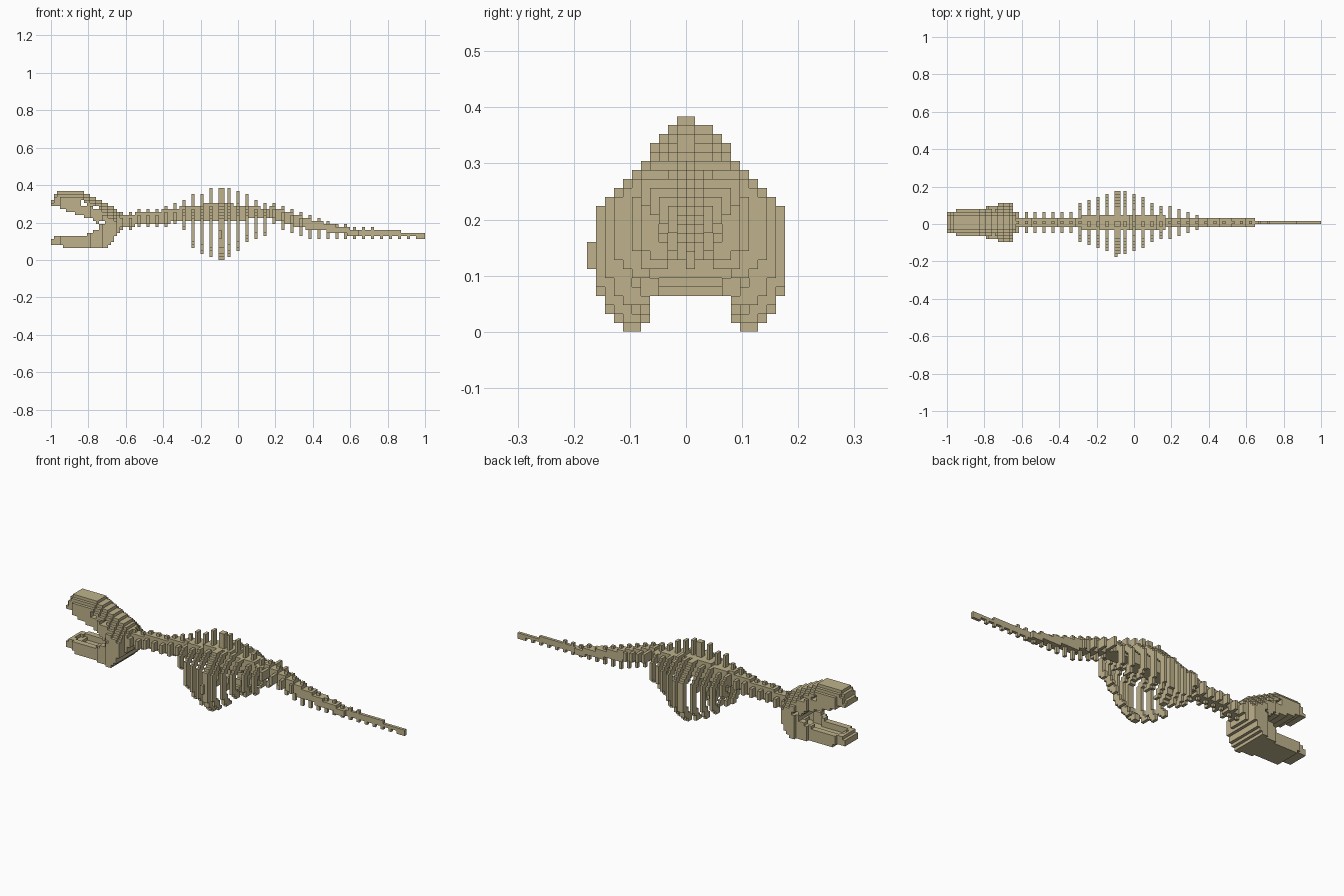
import bpy
import bmesh

V = 0.016            # edge length of one cube
cube = bpy.data.objects.get("Cube")
if cube:
    bpy.data.objects.remove(cube)

bone = bpy.data.materials.new("bone")
bone.use_nodes = True
bone.diffuse_color = (0.52, 0.45, 0.265, 1)
bone.node_tree.nodes["Principled BSDF"].inputs["Base Color"].default_value = bone.diffuse_color
bone.node_tree.nodes["Principled BSDF"].inputs["Roughness"].default_value = 0.9


def curve(points, i):
    """Piecewise linear value at i."""
    for (a, va), (b, vb) in zip(points, points[1:]):
        if i <= b:
            return va + (vb - va) * max(0, i - a) / (b - a)
    return points[-1][1]


def column(cells, i, half, low, high):
    """Slab of cubes one cube long, symmetric about the middle row."""
    for j in range(-half, half + 1):
        for k in range(round(low), round(high)):
            cells.add((i, j, k))


def build(name, cells):
    """Outer skin of a set of cubes."""
    bm = bmesh.new()
    verts = {}

    def corner(p):
        if p not in verts:
            verts[p] = bm.verts.new(((p[0] - 62.5) * V, p[1] * V, p[2] * V))
        return verts[p]

    for c in sorted(cells):
        for axis in range(3):
            u, w = (axis + 1) % 3, (axis + 2) % 3
            for side in (0, 1):
                near = list(c)
                near[axis] += 2 * side - 1
                if tuple(near) in cells:
                    continue
                quad = []
                for du, dw in ((0, 0), (1, 0), (1, 1), (0, 1)):
                    p = list(c)
                    p[axis] += side
                    p[u] += du
                    p[w] += dw
                    quad.append(corner(tuple(p)))
                bm.faces.new(quad if side else quad[::-1])
    mesh = bpy.data.meshes.new(name)
    bm.to_mesh(mesh)
    bm.free()
    mesh.materials.append(bone)
    bpy.context.collection.objects.link(bpy.data.objects.new(name, mesh))


# Skull: narrow crown widening to the cheeks, with eye and cheek openings
skull = set()
crown = [(0, 20), (2, 23), (9, 23), (12, 22), (15, 20), (18, 19), (21, 17), (23, 16)]
palate = [(0, 18), (4, 17), (6, 16), (9, 15), (12, 14), (14, 13), (16, 10), (23, 11)]
cheek = [(0, 3), (2, 3), (3, 4), (12, 4), (13, 5), (16, 5), (17, 6), (21, 6), (22, 3)]
openings = {(10, 18), (10, 19), (11, 18), (14, 17), (15, 17), (16, 12), (17, 12)}
for i in range(23):
    top = round(curve(crown, i))
    for k in range(round(curve(palate, i)), top):
        if (i, k) not in openings:
            half = min(round(curve(cheek, i)), 1 + top - k)
            column(skull, i, half, k, k + 1)
build("skull", skull)

# Lower jaw: floor with raised side walls, rising to the hinge
jaw = set()
jaw_top = [(0, 7), (2, 8), (10, 8), (13, 9), (16, 11), (23, 11)]
jaw_low = [(0, 5), (3, 5), (4, 4), (18, 4), (20, 6), (22, 9), (23, 10)]
for i in range(23):
    low, top = round(curve(jaw_low, i)), round(curve(jaw_top, i))
    half = round(curve(cheek, i))
    column(jaw, i, half, low, low + 2)
    for k in range(low, top):
        for j in range(-half, half + 1):
            if i < 2 or i > 19 or abs(j) > half - 2:
                jaw.add((i, j, k))
build("lower_jaw", jaw)

# Neck: solid core with a vertebra every third cube
neck = set()
for i in range(21, 45):
    low = curve([(21, 11), (34, 12), (45, 13)], i)
    top = curve([(21, 15), (34, 16), (45, 18)], i)
    column(neck, i, 1, low, top)
    if i % 3 == 2:
        column(neck, i, 3, low, top - 1)
        column(neck, i, 0, low - 1, curve([(21, 16), (35, 17), (41, 19), (45, 21)], i))
build("neck", neck)

# Back: core with tall spines
ridge = [(44, 21), (50, 22), (53, 24), (59, 24), (62, 23), (65, 22), (68, 20), (74, 18)]
back = set()
for i in range(45, 73):
    column(back, i, 2, curve([(45, 13), (56, 13), (73, 14)], i),
           curve([(45, 18), (56, 19), (66, 18), (73, 17)], i))
    if i % 3 == 2 or i == 57:
        high = round(curve(ridge, i))
        column(back, i, 0, 16, high)
        for k in range(17, high):
            back.add((i, -1, k))
build("back_spine", back)

# Ribs: one arched outline scaled to each rib's width and drop
arch = [(0, 1), (.45, .98), (.8, .83), (.95, .7), (1, .55), (1, .28), (.9, .14), (.7, 0)]
width = [(44, 6), (47, 7), (50, 8), (53, 9), (56, 10), (59, 10), (62, 9), (65, 8), (68, 6), (71, 5)]
drop = [(44, 10), (47, 4), (50, 2), (53, 1), (56, 0), (57, 0), (59, 1), (62, 3), (65, 6), (71, 8)]
ribs = set()
for i in [*range(44, 72, 3), 57]:
    w, low = curve(width, i), curve(drop, i)
    high = curve([(44, 16), (56, 18), (62, 18), (71, 16)], i)
    for (d0, h0), (d1, h1) in zip(arch, arch[1:]):
        for s in range(25):
            t = s / 24
            d = round(w * (d0 + (d1 - d0) * t))
            k = round(low + (high - low) * (h0 + (h1 - h0) * t))
            for j in (d, max(d - 1, 0)):
                ribs.update({(i, j, k), (i, -j, k)})
ribs.update((56, -11, k) for k in (7, 8, 9))
build("ribs", ribs)

# Tail: tapering core with side processes and hanging chevrons
tail = set()
tail_top = [(73, 18), (78, 16.5), (85, 14), (92, 12), (100, 10.5), (108, 10), (125, 9)]
tail_low = [(73, 14), (80, 11.5), (87, 10), (95, 9), (103, 8), (125, 8)]
chevron = [(73, 13), (77, 10), (82, 8), (87, 7), (103, 7), (125, 7)]
side = [(73, 5), (76, 4), (81, 3), (84, 2), (86, 1), (102, 1), (103, 0)]
for i in range(73, 125):
    low, top = round(curve(tail_low, i)), round(curve(tail_top, i))
    half = round(curve(side, i))
    column(tail, i, min(half, 1), low, max(top, low + 1))
    if i % 3 == 2 or i > 122:
        column(tail, i, half, low, max(top - 1, low + 1))
        column(tail, i, 0, curve(chevron, i), top + (i < 110))
build("tail", tail)
